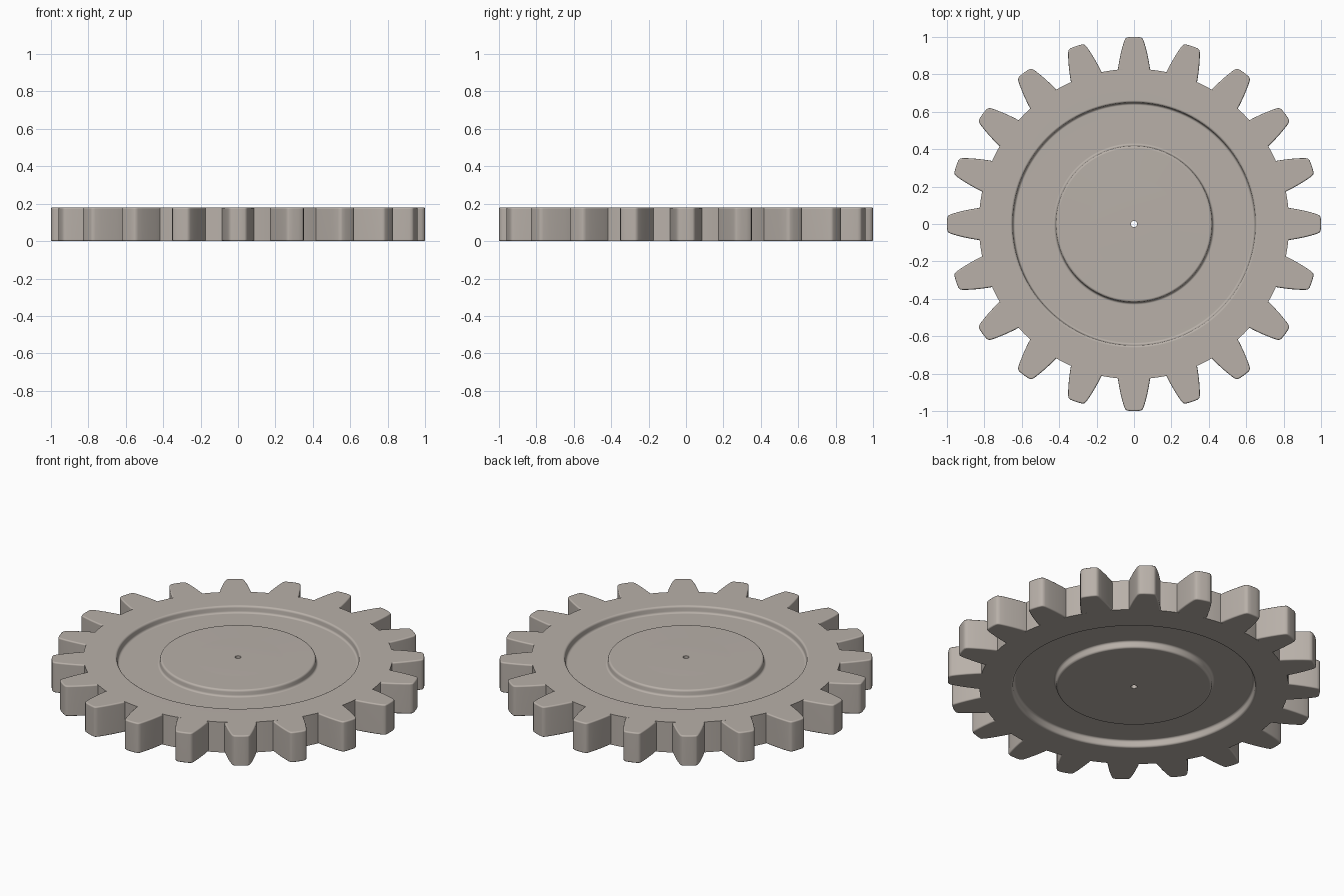
import bpy, bmesh, math

if "Cube" in bpy.data.objects:
    bpy.data.objects.remove(bpy.data.objects["Cube"])

H = 0.18          # gear thickness
TEETH = 20
SEGS = 128

metal = bpy.data.materials.new("warm_grey_metal")
metal.diffuse_color = (0.48, 0.435, 0.395, 1)
metal.use_nodes = True
metal.node_tree.nodes["Principled BSDF"].inputs["Base Color"].default_value = metal.diffuse_color


def finish(name, bm, bevel=0):
    bmesh.ops.recalc_face_normals(bm, faces=bm.faces)
    me = bpy.data.meshes.new(name)
    bm.to_mesh(me)
    bm.free()
    me.materials.append(metal)
    ob = bpy.data.objects.new(name, me)
    bpy.context.collection.objects.link(ob)
    bpy.ops.object.select_all(action='DESELECT')
    ob.select_set(True)
    bpy.context.view_layer.objects.active = ob
    if bevel:
        bpy.ops.object.shade_smooth()
        bev = ob.modifiers.new("soft_edges", 'BEVEL')
        bev.width = bevel
        bev.segments = 3
        bev.limit_method = 'ANGLE'
        bev.angle_limit = math.radians(50)
    else:
        bpy.ops.object.shade_smooth_by_angle(angle=math.radians(60))
    wn = ob.modifiers.new("flat_faces", 'WEIGHTED_NORMAL')
    wn.keep_sharp = True
    wn.weight = 100
    return ob


def fillet(cx, cz, r, a0, a1, steps=4):
    """Arc points from angle a0 to a1 (degrees)."""
    return [(cx + r * math.cos(math.radians(a0 + (a1 - a0) * i / steps)),
             cz + r * math.sin(math.radians(a0 + (a1 - a0) * i / steps)))
            for i in range(steps + 1)]


# Gear disc: revolved section with bore, hub, recessed web and rim on both faces
FLOOR, R = 0.14, 0.012
top = [(0.017, 0.18), (0.236, 0.18), (0.244, 0.1785)]
top += fillet(0.418 - R, 0.1785 - R, R, 90, 0)              # hub edge
top += fillet(0.420 + R, FLOOR + R, R, 180, 270)            # hub foot
top += fillet(0.647 - R, FLOOR + R, R, 270, 360)            # rim foot
top += fillet(0.649 + R, H - R, R, 180, 90)                 # rim edge
top += [(0.83, H)]
section = top + [(r, H - z) for r, z in reversed(top)]
bm = bmesh.new()
rings = []
for i in range(SEGS):
    a = 2 * math.pi * i / SEGS
    rings.append([bm.verts.new((r * math.cos(a), r * math.sin(a), z)) for r, z in section])
n = len(section)
for i in range(SEGS):
    p, q = rings[i], rings[(i + 1) % SEGS]
    for j in range(n):
        k = (j + 1) % n
        bm.faces.new((p[j], q[j], q[k], p[k]))
finish("gear_disc", bm)

# Teeth: tapered outline with rounded tip, extruded and repeated around the rim
half = [(0.82, 0.087), (0.86, 0.081), (0.91, 0.071), (0.95, 0.061),
        (0.98, 0.052), (0.993, 0.045), (0.998, 0.035), (1.0, 0.015)]
outline = [(x, -y) for x, y in half] + [(x, y) for x, y in reversed(half)]
bm = bmesh.new()
for t in range(TEETH):
    a = 2 * math.pi * t / TEETH
    c, s = math.cos(a), math.sin(a)
    lo = [bm.verts.new((x * c - y * s, x * s + y * c, 0)) for x, y in outline]
    hi = [bm.verts.new((v.co.x, v.co.y, H)) for v in lo]
    m = len(lo)
    bm.faces.new(lo[::-1])
    bm.faces.new(hi)
    for i in range(m):
        j = (i + 1) % m
        bm.faces.new((lo[i], lo[j], hi[j], hi[i]))
finish("gear_teeth", bm, bevel=0.008)
